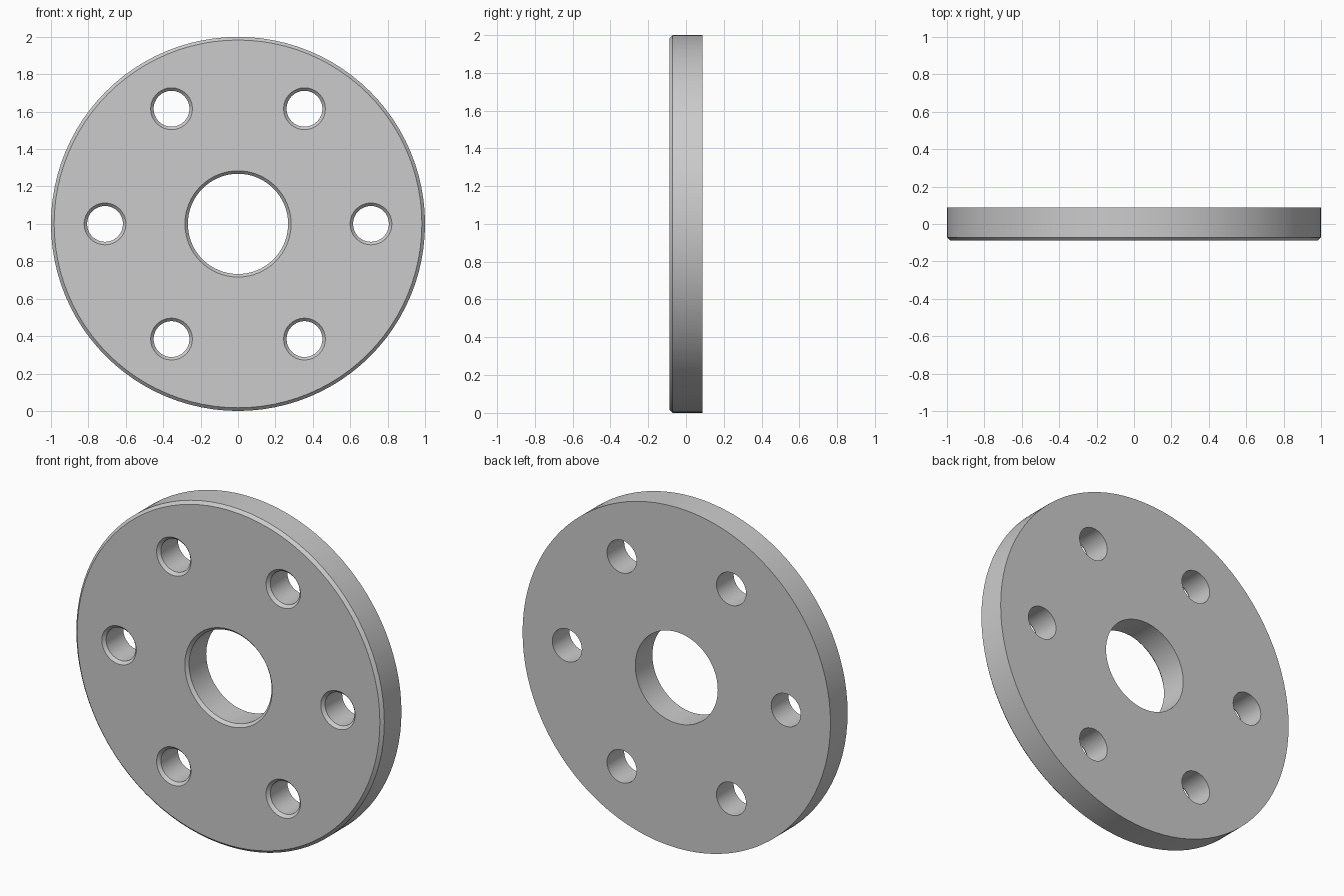
import bpy, bmesh
from math import sin, cos, pi, radians

if "Cube" in bpy.data.objects:
    bpy.data.objects.remove(bpy.data.objects["Cube"])

HALF = 0.088      # half thickness
CHAMFER = 0.017   # front edge chamfer
CZ = 1.0          # disc centre height

bm = bmesh.new()


def ring(cx, cz, r, y, n):
    vs = [bm.verts.new((cx + r * cos(2 * pi * i / n), y, cz + r * sin(2 * pi * i / n)))
          for i in range(n)]
    return vs, [bm.edges.new((vs[i], vs[(i + 1) % n])) for i in range(n)]


def wall(cx, cz, r, r_front, n):
    """Straight wall with a chamfer at the front; returns front and back edge loops."""
    rings = [ring(cx, cz, r_front, -HALF, n),
             ring(cx, cz, r, -HALF + CHAMFER, n),
             ring(cx, cz, r, HALF, n)]
    for (a, _), (b, _) in zip(rings, rings[1:]):
        for i in range(n):
            j = (i + 1) % n
            bm.faces.new((a[i], a[j], b[j], b[i]))
    return rings[0][1], rings[2][1]


# rim, centre bore and six bolt holes
loops = [wall(0, CZ, 1.0, 1.0 - CHAMFER, 96),
         wall(0, CZ, 0.268, 0.284, 64)]
for k in range(6):
    a = k * pi / 3
    loops.append(wall(0.711 * cos(a), CZ + 0.711 * sin(a), 0.096, 0.112, 32))

# flat front and back faces with the holes left open
for side, ny in ((0, -1), (1, 1)):
    edges = [e for pair in loops for e in pair[side]]
    bmesh.ops.triangle_fill(bm, edges=edges, use_beauty=True, normal=(0, ny, 0))
bmesh.ops.recalc_face_normals(bm, faces=bm.faces[:])

mesh = bpy.data.meshes.new("flange_disc")
bm.to_mesh(mesh)
bm.free()
disc = bpy.data.objects.new("flange_disc", mesh)
bpy.context.collection.objects.link(disc)

# smooth round walls, crisp edges
bpy.context.view_layer.objects.active = disc
disc.select_set(True)
bpy.ops.object.shade_smooth_by_angle(angle=radians(30))
